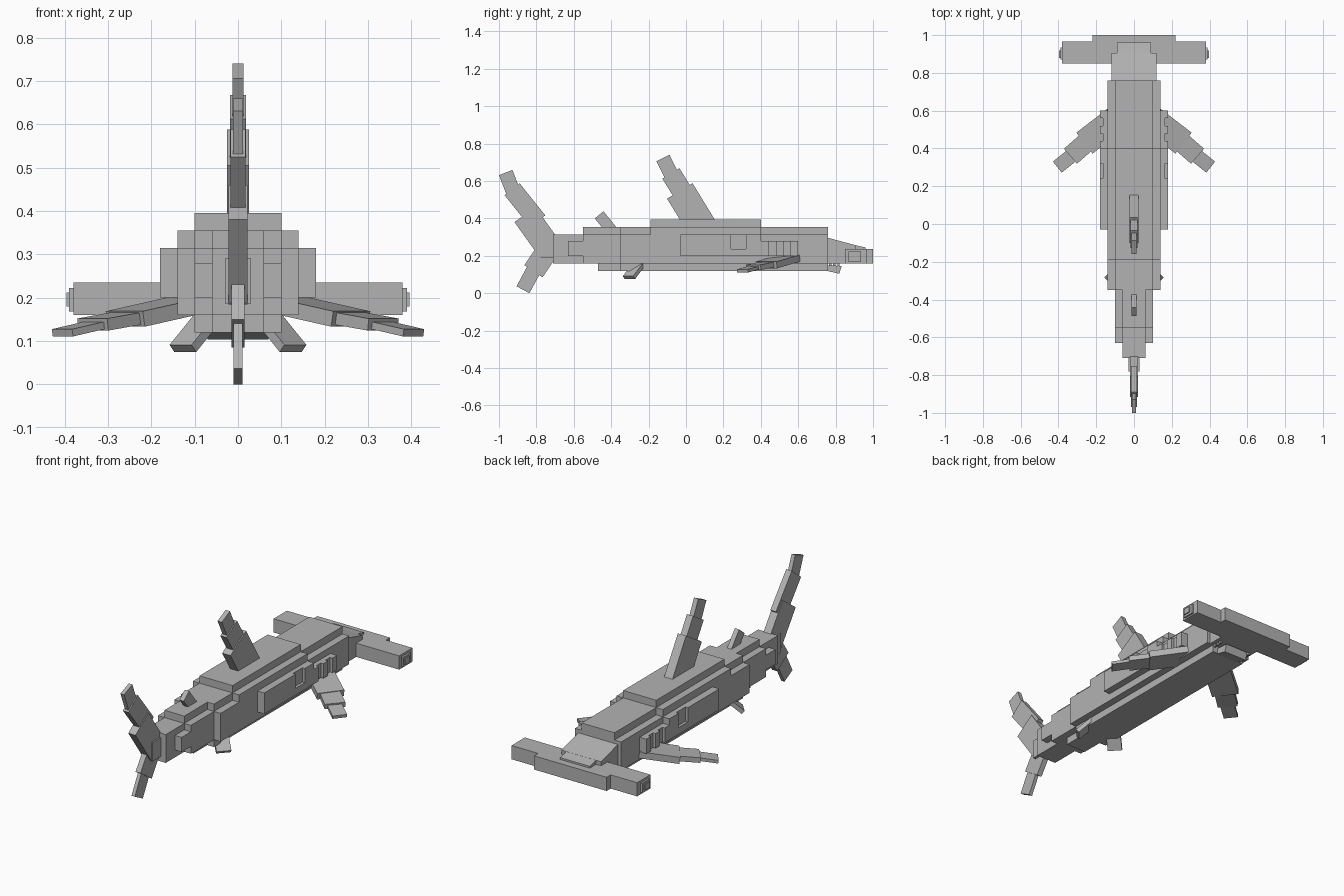
import bpy, math
from mathutils import Vector

if "Cube" in bpy.data.objects:
    bpy.data.objects.remove(bpy.data.objects["Cube"])

grey = bpy.data.materials.new("shark grey")
grey.diffuse_color = (0.45, 0.45, 0.45, 1)
grey.use_nodes = True
grey.node_tree.nodes["Principled BSDF"].inputs["Base Color"].default_value = grey.diffuse_color


def mesh(name, verts, faces):
    me = bpy.data.meshes.new(name)
    me.from_pydata(verts, [], faces)
    me.materials.append(grey)
    ob = bpy.data.objects.new(name, me)
    bpy.context.collection.objects.link(ob)
    # consistent outward normals
    import bmesh
    bm = bmesh.new()
    bm.from_mesh(me)
    bmesh.ops.recalc_face_normals(bm, faces=bm.faces)
    bm.to_mesh(me)
    bm.free()
    return ob


def profile(name, pts, x0, x1):
    """Side outline of (y, z) points extruded from x0 to x1."""
    n = len(pts)
    verts = [(x, y, z) for x in (x0, x1) for y, z in pts]
    faces = [tuple(range(n)), tuple(range(n, 2 * n))]
    faces += [(i, (i + 1) % n, n + (i + 1) % n, n + i) for i in range(n)]
    return mesh(name, verts, faces)


def box(name, x0, x1, y0, y1, z0, z1):
    return profile(name, [(y0, z0), (y1, z0), (y1, z1), (y0, z1)], x0, x1)


def block(name, half, y0, y1, z0, z1):
    return box(name, -half, half, y0, y1, z0, z1)


def fin(name, a, b, length, half):
    """Upright fin block: tip edge from a (rear) to b (front), running back to the root."""
    a, b = Vector(a), Vector(b)
    d = (b - a).normalized()
    down = Vector((d.y, -d.x)) * length
    profile(name, [a, b, b + down, a + down], -half, half)


def blade(name, a, b, width, thick):
    """Paired side-fin block from point a to point b, mirrored on x."""
    a, b = Vector(a), Vector(b)
    d = (b - a).normalized()
    w = Vector((-d.y, d.x, 0)).normalized()
    t = d.cross(w) * thick / 2
    w = w * width / 2
    v = [p + i * w + j * t for p in (a, b) for i, j in ((-1, -1), (1, -1), (1, 1), (-1, 1))]
    f = [(0, 1, 2, 3), (4, 5, 6, 7)] + [(i, (i + 1) % 4, 4 + (i + 1) % 4, 4 + i) for i in range(4)]
    mesh(name + "_right", v, f)
    mesh(name + "_left", [(-p.x, p.y, p.z) for p in v], f)


# Body, stepped blocks: half width, y range, z range
for name, *dims in [
    ("body_main", .14, -.35, .76, .16, .315),
    ("body_rear", .10, -.55, -.34, .16, .315),
    ("body_rear_side", .10, -.63, -.54, .20, .28),
    ("tail_base", .06, -.71, -.54, .16, .315),
    ("tail_stub", .03, -.78, -.70, .187, .29),
    ("back_layer", .10, -.35, .76, .31, .355),
    ("back_layer_wide", .14, -.19, .40, .31, .355),
    ("back_layer_rear", .06, -.55, -.34, .31, .355),
    ("back_ridge", .10, -.19, .40, .35, .395),
    ("belly", .10, -.35, .76, .12, .165),
    ("belly_rear", .06, -.47, -.34, .12, .165),
]:
    block(name, *dims)

# Flank panels with an open notch, and gill ribs
for s, side in ((1, "right"), (-1, "left")):
    box("flank_panel_" + side, s * .135, s * .18, -.03, .24, .20, .315)
    box("flank_notch_low_" + side, s * .135, s * .18, .24, .32, .20, .237)
    box("flank_notch_back_" + side, s * .135, s * .165, .24, .32, .237, .315)
    box("flank_panel_front_" + side, s * .135, s * .18, .32, .40, .20, .315)
    for i in range(5):
        out = .18 if i % 2 == 0 else .165
        box(f"gill_{i + 1}_{side}", s * .135, s * out, .40 + .04 * i, .44 + .04 * i, .20, .28)
    # Eyes on the hammer ends
    box("eye_frame_" + side, s * .37, s * .39, .87, .935, .168, .222)
    box("eye_" + side, s * .38, s * .396, .878, .918, .18, .212)
    # Small teeth
    for i in range(3):
        box(f"tooth_{i + 1}_{side}", s * .09, s * .10, .765 + .022 * i, .777 + .022 * i, .145, .165)

# Head
profile("head_wedge", [(.74, .16), (.86, .16), (.905, .175), (.905, .257), (.76, .296), (.74, .296)], -.12, .12)
profile("snout_plate", [(.85, .225), (.96, .22), (.96, .245), (.85, .268)], -.09, .09)
profile("lower_jaw", [(.75, .12), (.82, .104), (.832, .145), (.75, .15)], -.07, .07)
block("hammer_centre", .22, .85, 1.0, .16, .235)
block("hammer_wings", .38, .85, .965, .16, .235)

# Dorsal fins
fin("dorsal_lower", (-.101, .505), (.035, .588), .26, .025)
fin("dorsal_middle", (-.126, .612), (-.035, .668), .17, .019)
fin("dorsal_tip", (-.158, .706), (-.088, .740), .13, .013)
fin("second_dorsal", (-.488, .40), (-.441, .438), .13, .013)

# Tail fin, upper and lower lobes
fin("tail_upper_root", (-.917, .38), (-.805, .46), .24, .022)
fin("tail_upper_middle", (-.97, .524), (-.89, .588), .22, .017)
fin("tail_upper_tip", (-1.0, .631), (-.928, .659), .14, .011)
fin("tail_lower_root", (-.767, .085), (-.864, .15), .17, .015)
fin("tail_lower_tip", (-.837, .0), (-.906, .037), .12, .01)

# Side fins
blade("pectoral_root", (.10, .553, .187), (.26, .43, .151), .14, .036)
blade("pectoral_middle", (.23, .452, .157), (.335, .36, .138), .105, .028)
blade("pectoral_tip", (.31, .378, .141), (.405, .302, .119), .075, .017)
blade("pelvic_fin", (.065, -.248, .16), (.127, -.305, .083), .075, .022)
